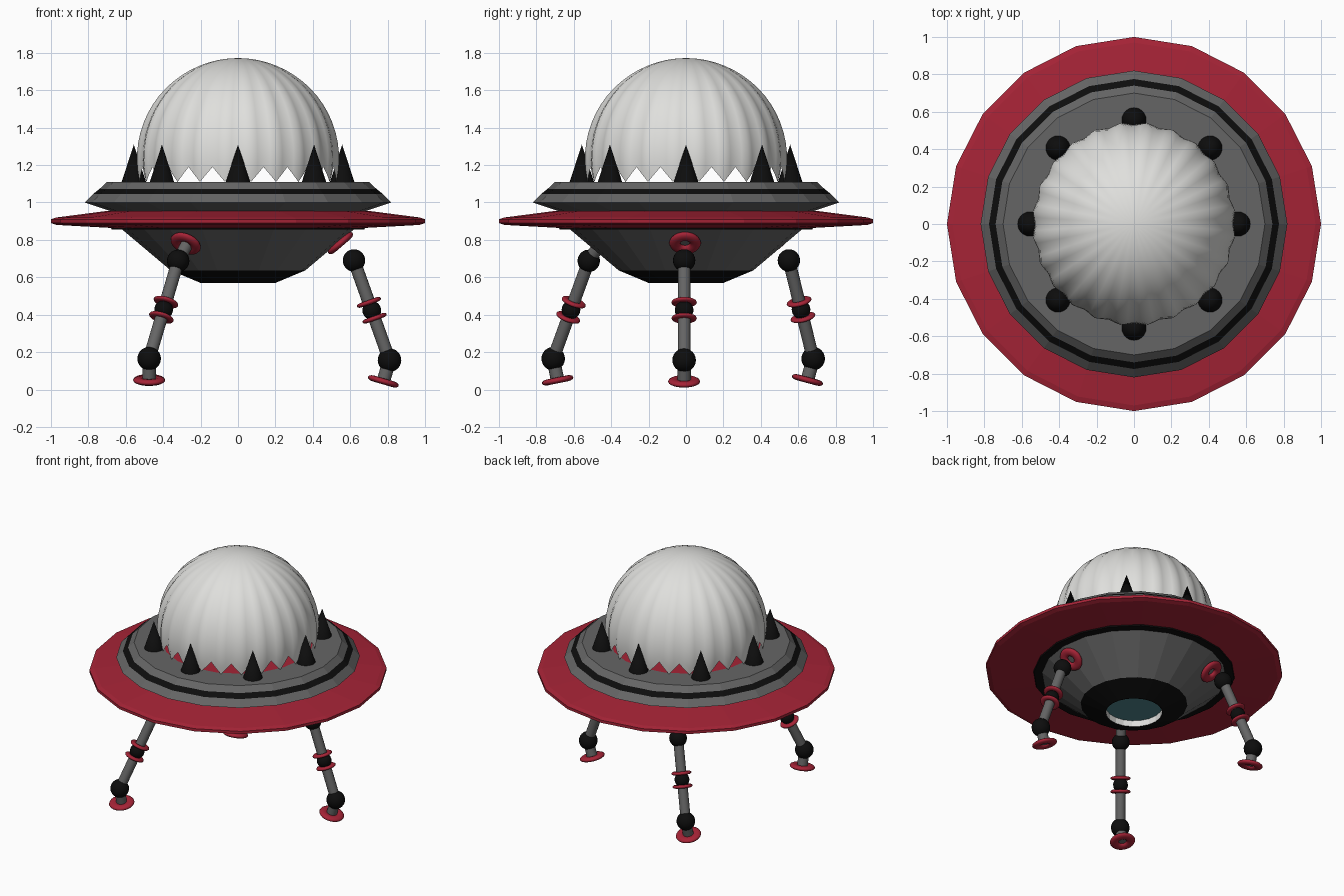
import bpy, bmesh, math
from mathutils import Vector

if "Cube" in bpy.data.objects:
    bpy.data.objects.remove(bpy.data.objects["Cube"])


def material(name, rgb):
    m = bpy.data.materials.new(name)
    m.diffuse_color = (*rgb, 1)
    m.use_nodes = True
    m.node_tree.nodes["Principled BSDF"].inputs["Base Color"].default_value = m.diffuse_color
    return m


RED = material("deep red", (0.38, 0.017, 0.037))
GREY = material("mid grey", (0.13, 0.13, 0.13))
BLACK = material("black", (0.004, 0.004, 0.004))
WHITE = material("dome white", (0.74, 0.74, 0.72))
TEAL = material("teal glass", (0.08, 0.24, 0.27))


def finish(bm, name, mats, smooth=None, recalc=True):
    if recalc:
        bmesh.ops.recalc_face_normals(bm, faces=bm.faces)
    me = bpy.data.meshes.new(name)
    bm.to_mesh(me)
    bm.free()
    ob = bpy.data.objects.new(name, me)
    bpy.context.collection.objects.link(ob)
    for m in mats:
        me.materials.append(m)
    if smooth:
        bpy.ops.object.select_all(action='DESELECT')
        ob.select_set(True)
        bpy.context.view_layer.objects.active = ob
        bpy.ops.object.shade_smooth_by_angle(angle=math.radians(smooth))
    return ob


def place(ob, loc, axis=(0, 0, 1)):
    ob.location = loc
    ob.rotation_mode = 'QUATERNION'
    ob.rotation_quaternion = Vector((0, 0, 1)).rotation_difference(Vector(axis))


def lathe(name, profile, mats, bands=None, n=20, closed=False, smooth=None):
    """Spin (radius, z) points; bands gives the material slot per segment."""
    bm = bmesh.new()
    rings = []
    for r, z in profile:
        if r == 0:
            rings.append([bm.verts.new((0, 0, z))] * n)
        else:
            rings.append([bm.verts.new((r * math.cos(i * math.tau / n),
                                        r * math.sin(i * math.tau / n), z)) for i in range(n)])
    for k in range(len(rings) - (0 if closed else 1)):
        a, b = rings[k], rings[(k + 1) % len(rings)]
        for i in range(n):
            j = (i + 1) % n
            f = bm.faces.new(list(dict.fromkeys((a[i], a[j], b[j], b[i]))))
            f.material_index = bands[k] if bands else 0
    return finish(bm, name, mats, smooth)


def ring(name, loc, axis, major, minor, flat):
    prof = [(major + minor * math.cos(t * math.tau / 12), flat * math.sin(t * math.tau / 12))
            for t in range(12)]
    place(lathe(name, prof, [RED], n=24, closed=True, smooth=60), loc, axis)


def ball(name, loc, r):
    bm = bmesh.new()
    bmesh.ops.create_uvsphere(bm, u_segments=20, v_segments=12, radius=r)
    place(finish(bm, name, [BLACK], 60), loc)


def rod(name, a, b, r):
    a, b = Vector(a), Vector(b)
    bm = bmesh.new()
    bmesh.ops.create_cone(bm, cap_ends=True, segments=16, radius1=r, radius2=r, depth=(b - a).length)
    place(finish(bm, name, [GREY], 40), (a + b) / 2, b - a)


# Saucer: rim disc, upper body with black stripe, lower hull with recessed glass
lathe("rim_disc", [(0.64, 0.862), (0.97, 0.88), (1.0, 0.89), (1.0, 0.91), (0.97, 0.92), (0.70, 0.955)],
      [RED], closed=True)
lathe("upper_body", [(0.67, 0.95), (0.82, 1.0), (0.775, 1.045), (0.74, 1.073), (0.70, 1.11), (0.51, 1.11)],
      [GREY, BLACK], [0, 0, 1, 0, 0])
lathe("cabin_floor", [(0.515, 1.108), (0, 1.108)], [RED])
lathe("lower_hull", [(0.68, 0.866), (0.675, 0.856), (0.62, 0.856), (0.36, 0.637), (0.2, 0.57), (0.19, 0.57)],
      [GREY, BLACK], [1, 1, 0, 1, 1])
lathe("hatch_wall", [(0.19, 0.57), (0.19, 0.625)], [WHITE])
lathe("hatch_glass", [(0.19, 0.615), (0, 0.615)], [TEAL])

# Fluted dome with zigzag lower edge
bm = bmesh.new()
SEG, ROWS, R, CZ = 96, 18, 0.537, 1.235
rows = []
for k in range(1, ROWS + 1):
    row = []
    for i in range(SEG):
        th = i * math.tau / SEG
        tooth = abs((i % 4) - 2) / 2            # 1 at a gap, 0 at a tooth tip
        low = math.asin((1.11 + 0.08 * tooth - CZ) / R)
        el = math.pi / 2 + (low - math.pi / 2) * k / ROWS
        fold = 0.008 * math.cos(24 * th) * math.sin(math.pi / 2 * min(1, k / 10))
        r = (R - fold) * math.cos(el)
        row.append(bm.verts.new((r * math.cos(th), r * math.sin(th), CZ + R * math.sin(el))))
    rows.append(row)
top = bm.verts.new((0, 0, CZ + R))
for i in range(SEG):
    j = (i + 1) % SEG
    bm.faces.new((top, rows[0][i], rows[0][j]))
    for a, b in zip(rows, rows[1:]):
        bm.faces.new((a[i], b[i], b[j], a[j]))
finish(bm, "dome", [WHITE], 80, recalc=False)

# Spikes around the dome
for i in range(8):
    a = i * math.pi / 4
    r = 0.575 if i % 2 else 0.557
    bm = bmesh.new()
    bmesh.ops.create_cone(bm, cap_ends=True, segments=24, radius1=0.065, radius2=0, depth=0.2)
    place(finish(bm, f"spike_{i + 1}", [BLACK], 50), (r * math.cos(a), r * math.sin(a), 1.21))


# Landing legs: hip socket, joints, rods, knee rings and foot
def leg(name, socket, hip, ankle, foot_axis):
    hip, ankle, up = Vector(hip), Vector(ankle), Vector(foot_axis).normalized()
    d = (ankle - hip).normalized()
    knee = (hip + ankle) / 2
    out = Vector((socket[0], socket[1], 0)).normalized()
    foot = ankle - up * 0.118
    ring(name + "_socket", socket, out * 0.65 - Vector((0, 0, 0.76)), 0.055, 0.03, 0.018)
    ball(name + "_hip", hip, 0.06)
    rod(name + "_rod", hip, ankle, 0.034)
    ball(name + "_knee", knee, 0.05)
    ring(name + "_knee_ring_upper", knee - d * 0.045, d, 0.048, 0.02, 0.012)
    ring(name + "_knee_ring_lower", knee + d * 0.045, d, 0.048, 0.02, 0.012)
    ball(name + "_ankle", ankle, 0.063)
    rod(name + "_shin", ankle, foot, 0.036)
    ring(name + "_foot", foot, up, 0.056, 0.03, 0.016)


leg("right_leg", (0.548, -0.005, 0.783), (0.62, -0.01, 0.69), (0.81, -0.01, 0.157), (0.28, 0, 0.96))
leg("front_leg", (-0.28, -0.472, 0.78), (-0.32, -0.52, 0.688), (-0.475, -0.71, 0.165), (0, -0.2, 0.98))
leg("back_leg", (-0.28, 0.475, 0.782), (-0.32, 0.55, 0.69), (-0.475, 0.68, 0.165), (0, 0.26, 0.97))
rod("front_leg_connector", (-0.32, -0.52, 0.688), (-0.265, -0.45, 0.79), 0.034)
